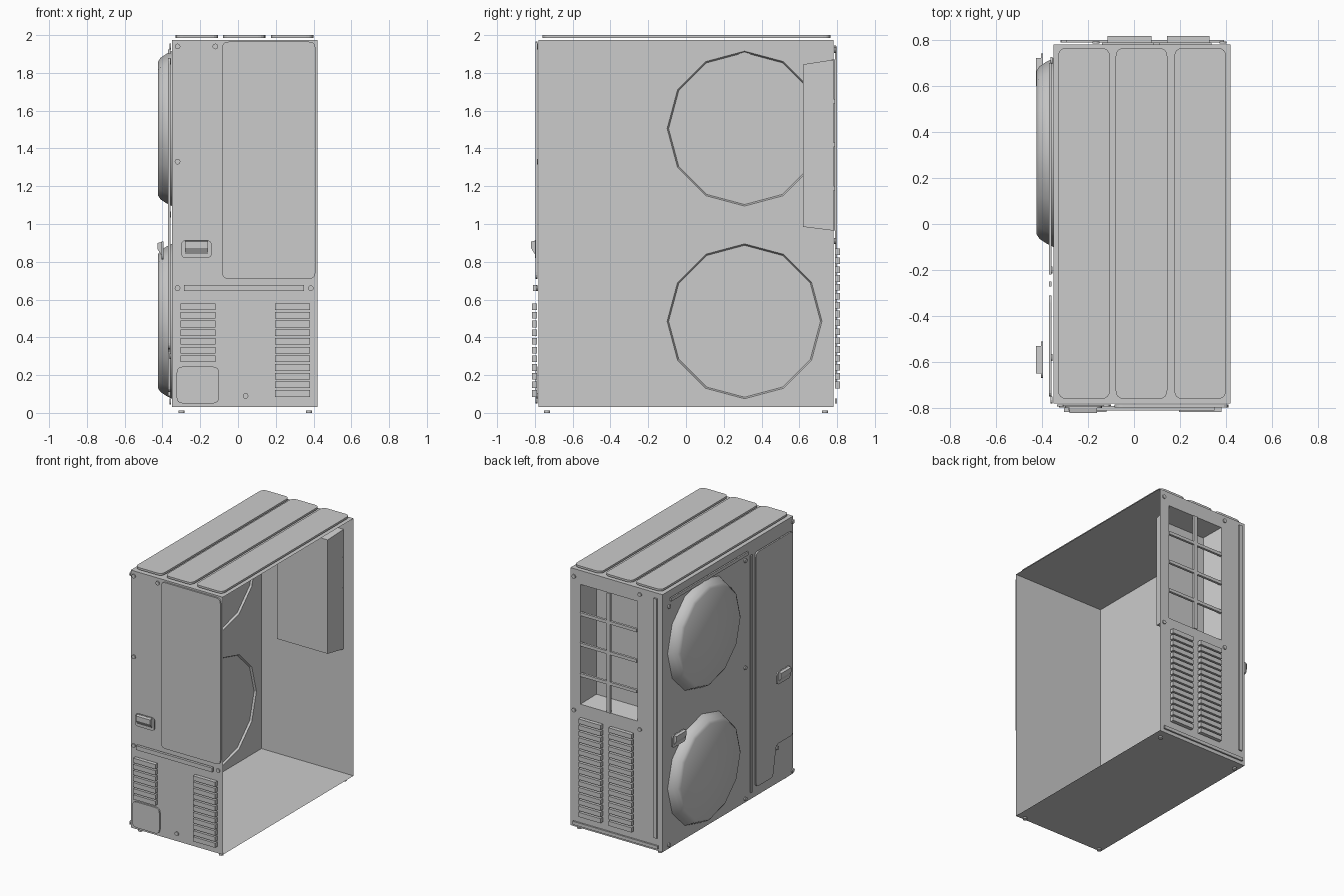
import bpy, bmesh, math
from mathutils import Vector

if "Cube" in bpy.data.objects:
    bpy.data.objects.remove(bpy.data.objects["Cube"])

# Frames map (u, v, height above the wall) to world space
FRAMES = {
    "front": lambda u, v, h: Vector((u, -0.78 - h, v)),
    "back": lambda u, v, h: Vector((u, 0.78 + h, v)),
    "left": lambda u, v, h: Vector((-0.35 - h, u, v)),
    "top": lambda u, v, h: Vector((u, v, 1.975 + h)),
    "bottom": lambda u, v, h: Vector((u, v, 0.03 - h)),
}


def finish(bm, name, smooth=None, flip=False):
    bmesh.ops.recalc_face_normals(bm, faces=bm.faces)
    if flip:
        bmesh.ops.reverse_faces(bm, faces=bm.faces)
    me = bpy.data.meshes.new(name)
    bm.to_mesh(me)
    bm.free()
    ob = bpy.data.objects.new(name, me)
    bpy.context.collection.objects.link(ob)
    if smooth:
        bpy.context.view_layer.objects.active = ob
        ob.select_set(True)
        bpy.ops.object.shade_smooth_by_angle(angle=math.radians(smooth))
        ob.select_set(False)
    return ob


def rect(u0, u1, v0, v1):
    return [(u0, v0), (u1, v0), (u1, v1), (u0, v1)]


def circle(cu, cv, r, n=12):
    return [(cu + r * math.sin(2 * math.pi * i / n), cv + r * math.cos(2 * math.pi * i / n))
            for i in range(n)]


def rounded(pts, r, n=4):
    out = []
    for i, p in enumerate(pts):
        p, a, b = Vector(p), Vector(pts[i - 1]), Vector(pts[(i + 1) % len(pts)])
        s, e = p + (a - p).normalized() * r, p + (b - p).normalized() * r
        for k in range(n + 1):
            t = k / n
            out.append(tuple(s * (1 - t) ** 2 + p * 2 * t * (1 - t) + e * t * t))
    return out


def plate(bm, side, outline, h0, h1, inset=0.0, h2=0.0):
    """Closed raised plate with a sloped border."""
    f = FRAMES[side]
    lo = [bm.verts.new(f(u, v, h0)) for u, v in outline]
    hi = [bm.verts.new(f(u, v, h1)) for u, v in outline]
    n = len(lo)
    bm.faces.new(lo[::-1])
    for i in range(n):
        bm.faces.new((lo[i], lo[(i + 1) % n], hi[(i + 1) % n], hi[i]))
    cap = bm.faces.new(hi)
    if inset:
        res = bmesh.ops.inset_individual(bm, faces=[cap], thickness=inset, use_even_offset=True)
        shift = f(0, 0, h2) - f(0, 0, h1)
        bmesh.ops.translate(bm, verts=cap.verts[:], vec=shift)


def plates(name, side, outlines, *dims):
    bm = bmesh.new()
    for o in outlines:
        plate(bm, side, o, *dims)
    return finish(bm, name)


def wall(bm, side, loops):
    edges = []
    for loop in loops:
        vs = [bm.verts.new(FRAMES[side](u, v, 0)) for u, v in loop]
        edges += [bm.edges.new((vs[i - 1], vs[i])) for i in range(len(vs))]
    bmesh.ops.triangle_fill(bm, edges=edges, use_beauty=True, use_dissolve=False)


# Sheet casing, open on the right side
FANS = [(0.31, 1.505), (0.31, 0.485)]
window = rect(-0.14, 0.336, 0.965, 1.87)
bm = bmesh.new()
wall(bm, "front", [rect(-0.35, 0.42, 0.03, 1.975)])
wall(bm, "back", [rect(-0.35, 0.42, 0.03, 1.975), window])
wall(bm, "left", [rect(-0.78, 0.78, 0.03, 1.975)] + [circle(y, z, 0.41) for y, z in FANS])
wall(bm, "top", [rect(-0.35, 0.42, -0.78, 0.78)])
wall(bm, "bottom", [rect(-0.35, 0.42, -0.78, 0.78)])
bmesh.ops.remove_doubles(bm, verts=bm.verts, dist=0.0005)
finish(bm, "casing")

# Tapered pocket behind the window opening
bm = bmesh.new()
outer = [bm.verts.new(FRAMES["back"](u, v, 0)) for u, v in window]
inner = [bm.verts.new(FRAMES["back"](u, v, -0.16)) for u, v in rect(-0.11, 0.315, 0.985, 1.845)]
for i in range(4):
    j = (i + 1) % 4
    bm.faces.new((outer[i], outer[j], inner[j], inner[i]))
bm.faces.new(inner)
finish(bm, "window_pocket")

# Window bars
bars = [rect(0.083, 0.113, 0.965, 1.87)]
bars += [rect(-0.14, 0.336, z - 0.012, z + 0.012) for z in (1.19, 1.42, 1.65)]
plates("window_bars", "back", bars, -0.01, 0.008)

# Fan covers: tapered dish outside, shallow flat disc inside
for name, (y, z) in zip(("upper_fan", "lower_fan"), FANS):
    for part, prof in (("cover", [(0.41, 0), (0.395, 0.03), (0.375, 0.06), (0.355, 0.073)]),
                       ("inner_disc", [(0.41, 0), (0.402, 0.014)])):
        bm = bmesh.new()
        rings = [[bm.verts.new(FRAMES["left"](u, v, h)) for u, v in circle(y, z, r)]
                 for r, h in prof]
        for a, b in zip(rings, rings[1:]):
            for i in range(12):
                j = (i + 1) % 12
                bm.faces.new((a[i], a[j], b[j], b[i]))
        bm.faces.new(rings[-1])
        finish(bm, name + "_" + part, 50 if part == "cover" else None)

# Top panels
plates("top_panels", "top",
       [rounded(rect(a, b, -0.76, 0.765), 0.04) for a, b in
        ((-0.33, -0.105), (-0.08, 0.145), (0.175, 0.40))], 0.01, 0.013, 0.012, 0.025)

# Front panels and trim strip
plates("front_panels", "front",
       [rounded(rect(-0.085, 0.41, 0.71, 1.965), 0.035),
        rounded(rect(-0.325, -0.10, 0.05, 0.245), 0.035)], 0.005, 0.008, 0.01, 0.017)
plates("front_strip", "front", [rect(-0.285, 0.35, 0.645, 0.677)], 0.01, 0.018, 0.008, 0.03)

# Left panel trim and stepped service panel
plates("service_panel", "left",
       [rounded([(-0.75, 0.34), (-0.55, 0.34), (-0.51, 0.11), (-0.31, 0.11),
                 (-0.31, 1.88), (-0.75, 1.88)], 0.03)], 0.008, 0.011, 0.01, 0.02)
plates("left_trim", "left",
       [rect(-0.22, 0.70, 1.90, 1.925), rect(-0.272, -0.25, 0.09, 1.88)],
       0.008, 0.012, 0.006, 0.02)

# Back trim
plates("back_trim", "back",
       [rect(-0.315, -0.29, 0.13, 1.94), rect(-0.32, 0.39, 0.05, 0.075)],
       0.008, 0.012, 0.007, 0.02)


# Louver columns
def column(u0, u1, top, count, step):
    return [rect(u0, u1, top - i * step - 0.035, top - i * step) for i in range(count)]


plates("front_louvers", "front",
       column(-0.305, -0.12, 0.58, 7, 0.046) + column(0.195, 0.38, 0.58, 11, 0.046),
       0.008, 0.018, 0.008, 0.036)
plates("back_louvers", "back",
       column(0.144, 0.328, 0.87, 16, 0.047) + column(-0.115, 0.077, 0.87, 16, 0.047),
       0.008, 0.018, 0.008, 0.036)


# Grab handles: rounded plate with a wedge hood
def handle(name, side, u, v, h):
    f = FRAMES[side]
    bm = bmesh.new()
    plate(bm, side, rounded(rect(u - 0.08, u + 0.08, v - 0.047, v + 0.047), 0.025),
          h, h + 0.004, 0.012, h + 0.010)
    prof = [(0.008, 0.045), (0.03, 0.04), (0.03, 0.005), (0.008, -0.03)]
    ends = [[bm.verts.new(f(u + s * 0.06, v + dv, h + dh)) for dh, dv in prof] for s in (-1, 1)]
    for i in range(4):
        j = (i + 1) % 4
        bm.faces.new((ends[0][i], ends[0][j], ends[1][j], ends[1][i]))
    bm.faces.new(ends[0])
    bm.faces.new(ends[1][::-1])
    finish(bm, name)


handle("front_handle", "front", -0.22, 0.867, 0.01)
handle("left_front_handle", "left", -0.59, 0.86, 0.045)
handle("left_back_handle", "left", 0.66, 0.86, 0.045)

# Screws and base studs
SCREWS = {
    "front": [(-0.32, 1.94), (-0.12, 1.94), (-0.32, 1.33), (-0.32, 0.66), (0.385, 0.66), (0.04, 0.09)],
    "back": [(0.386, 1.92), (-0.165, 1.93), (0.386, 0.91), (-0.165, 0.91)],
    "left": [(0.71, 1.86), (-0.20, 1.86), (-0.20, 1.05), (-0.20, 0.06), (0.71, 0.06),
             (-0.765, 1.94), (-0.765, 0.06), (-0.58, 0.30)],
}
for side, spots in SCREWS.items():
    plates(side + "_screws", side, [circle(u, v, 0.015) for u, v in spots], 0.004, 0.008, 0.004, 0.013)
plates("base_studs", "bottom",
       [circle(x, y, 0.016) for x in (-0.30, 0.375) for y in (-0.735, 0.735)],
       0.018, 0.024, 0.004, 0.03)
